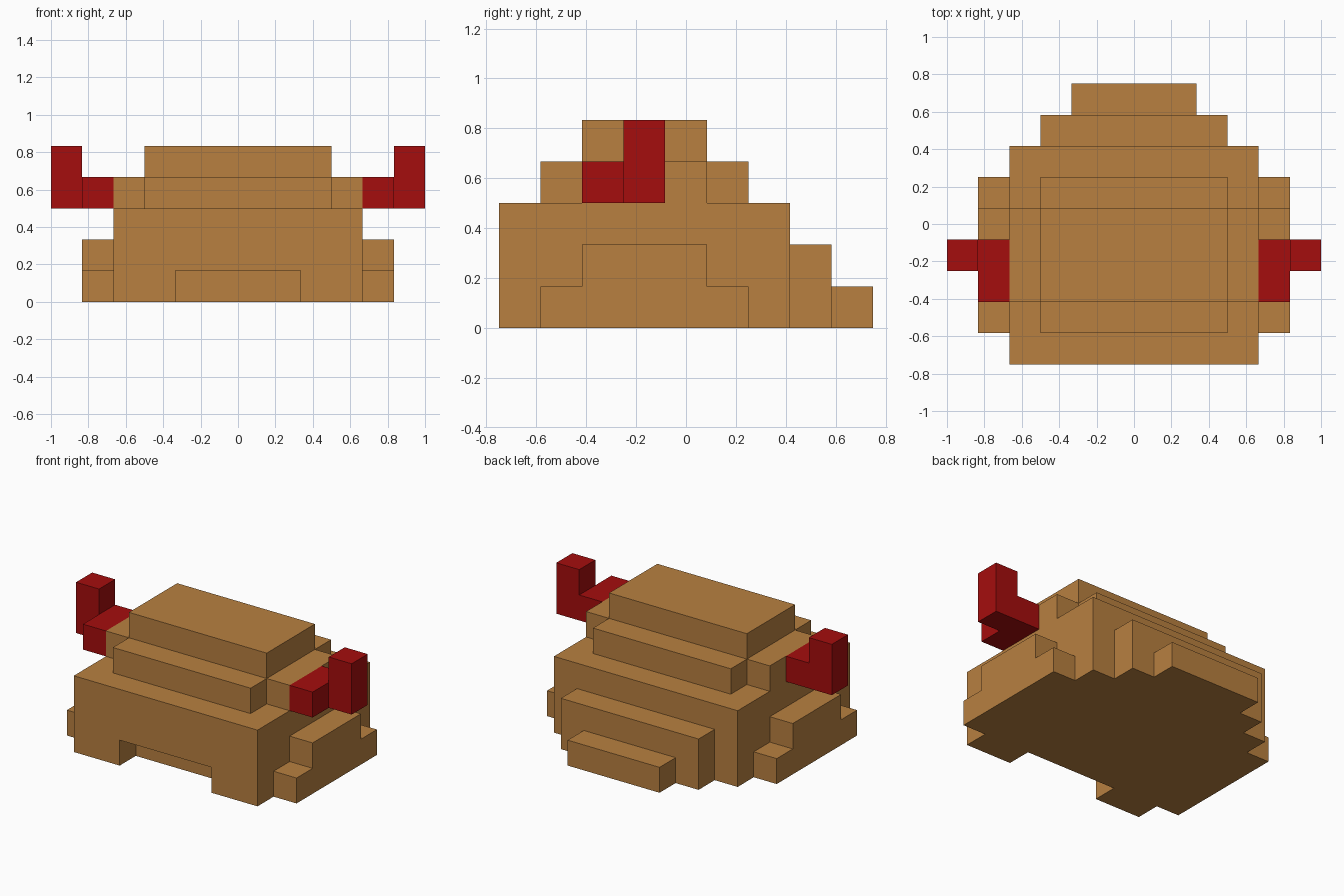
import bpy
import bmesh
from mathutils import Vector

cube = bpy.data.objects.get("Cube")
if cube:
    bpy.data.objects.remove(cube, do_unlink=True)

U = 1 / 6                       # one block of the stepped design
ORIGIN = Vector((0, -0.75, 0))  # y is counted in blocks from the front


def material(name, rgb):
    mat = bpy.data.materials.new(name)
    mat.use_nodes = True
    mat.diffuse_color = (*rgb, 1)
    mat.node_tree.nodes["Principled BSDF"].inputs["Base Color"].default_value = (*rgb, 1)
    return mat


TAN = material("tan", (0.479, 0.216, 0.051))
RED = material("red", (0.376, 0.004, 0.004))


def prism(name, profile, axis, start, end, mat):
    """Extrude a 2D block profile along an axis (the profile uses the other two, in order)."""
    def place(a, b, c):
        co = [a, b]
        co.insert(axis, c)
        return Vector(co) * U + ORIGIN

    bm = bmesh.new()
    face = bm.faces.new([bm.verts.new(place(a, b, start)) for a, b in profile])
    offset = Vector((0, 0, 0))
    offset[axis] = (end - start) * U
    new = bmesh.ops.extrude_face_region(bm, geom=[face], use_keep_orig=True)["geom"]
    bmesh.ops.translate(bm, vec=offset,
                        verts=[v for v in new if isinstance(v, bmesh.types.BMVert)])
    bmesh.ops.recalc_face_normals(bm, faces=bm.faces)
    mesh = bpy.data.meshes.new(name)
    bm.to_mesh(mesh)
    bm.free()
    mesh.materials.append(mat)
    obj = bpy.data.objects.new(name, mesh)
    bpy.context.collection.objects.link(obj)
    return obj


def box(name, x, y, z, mat):
    profile = [(x[0], y[0]), (x[1], y[0]), (x[1], y[1]), (x[0], y[1])]
    return prism(name, profile, 2, z[0], z[1], mat)


X, Y, Z = 0, 1, 2

# Main body, with a front slab notched at the mouth
box("body", (-4, 4), (1, 7), (0, 3), TAN)
prism("front_slab", [(-4, 0), (-2, 0), (-2, 1), (2, 1), (2, 0), (4, 0), (4, 3), (-4, 3)],
      Y, 0, 1, TAN)

# Tail steps down at the back
box("tail_base", (-3, 3), (7, 8), (0, 2), TAN)
box("tail_tip", (-2, 2), (8, 9), (0, 1), TAN)

# Back hump: cross-shaped lower tier and a flat top tier
prism("hump_lower", [(-3, 1), (3, 1), (3, 2), (4, 2), (4, 5), (3, 5),
                     (3, 6), (-3, 6), (-3, 5), (-4, 5), (-4, 2), (-3, 2)], Z, 3, 4, TAN)
box("hump_top", (-3, 3), (2, 5), (4, 5), TAN)

# Stepped side skirts and red horns, one per side
for side, s in (("left", 1), ("right", -1)):
    prism(f"{side}_side_step", [(1, 0), (6, 0), (6, 1), (5, 1), (5, 2), (2, 2), (2, 1), (1, 1)],
          X, 4 * s, 5 * s, TAN)
    prism(f"{side}_horn_base", [(4 * s, 2), (5 * s, 2), (5 * s, 3), (6 * s, 3), (6 * s, 4), (4 * s, 4)],
          Z, 3, 4, RED)
    box(f"{side}_horn_tip", (5 * s, 6 * s), (3, 4), (4, 5), RED)
